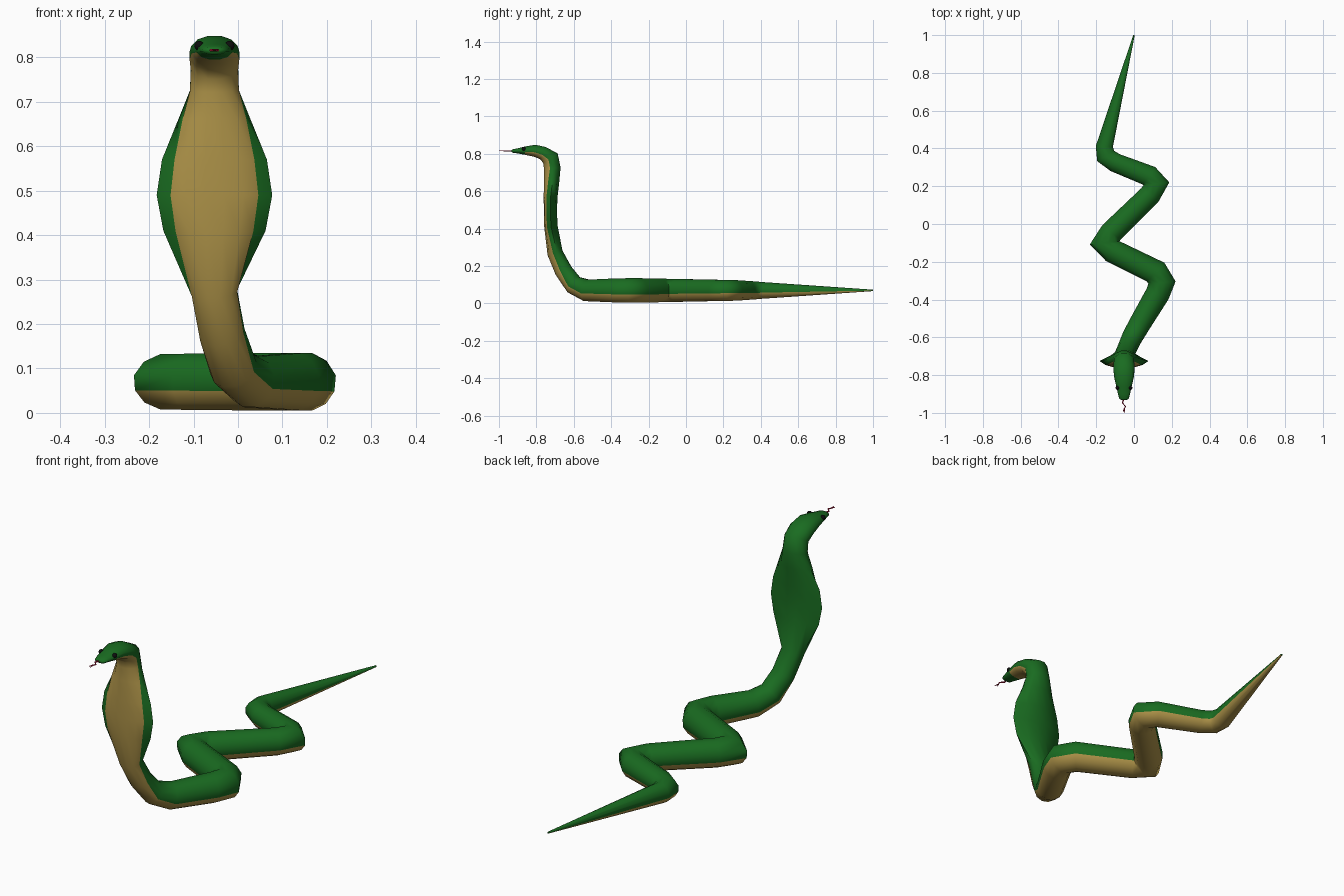
import bpy, math
from mathutils import Vector

if "Cube" in bpy.data.objects:
    bpy.data.objects.remove(bpy.data.objects["Cube"])


def material(name, rgb):
    m = bpy.data.materials.new(name)
    m.diffuse_color = (*rgb, 1)
    m.use_nodes = True
    m.node_tree.nodes["Principled BSDF"].inputs["Base Color"].default_value = m.diffuse_color
    return m


GREEN = material("green_scales", (0.01, 0.15, 0.015))
TAN = material("tan_belly", (0.42, 0.29, 0.065))
RED = material("tongue_red", (0.5, 0.01, 0.05))
BLACK = material("eye_black", (0.004, 0.004, 0.004))
CX = -0.053   # x of the raised neck and head

# Body on the ground, tail to front: x, y, radius
ground = [
    (0, 1.0, 0.004), (-0.157, 0.41, 0.046), (-0.15, 0.36, 0.05), (-0.10, 0.325, 0.052),
    (0.08, 0.255, 0.057), (0.118, 0.213, 0.058), (0.085, 0.155, 0.059),
    (-0.12, -0.045, 0.063), (-0.155, -0.10, 0.064), (-0.11, -0.145, 0.065),
    (0.115, -0.255, 0.067), (0.148, -0.31, 0.067), (0.125, -0.37, 0.066),
    (0.03, -0.53, 0.06)]
# Raised neck, hood and head: x, y, z, half width, half depth
raised = [
    (-0.01, -0.60, 0.10, 0.056, 0.052), (-0.035, -0.655, 0.175, 0.052, 0.048),
    (CX, -0.70, 0.27, 0.053, 0.043), (CX, -0.722, 0.41, 0.115, 0.036),
    (CX, -0.725, 0.49, 0.130, 0.035), (CX, -0.724, 0.57, 0.118, 0.037),
    (CX, -0.718, 0.66, 0.083, 0.042), (CX, -0.715, 0.725, 0.057, 0.046),
    (CX, -0.725, 0.777, 0.055, 0.048), (CX, -0.765, 0.804, 0.058, 0.037),
    (CX, -0.81, 0.817, 0.054, 0.033), (CX, -0.86, 0.817, 0.042, 0.023),
    (CX, -0.90, 0.816, 0.033, 0.014), (CX, -0.925, 0.815, 0.026, 0.010),
    (CX, -0.932, 0.815, 0.014, 0.005)]
stations = [(x, y, 0.07, r, r) for x, y, r in ground] + raised

# Twelve-sided section, measured from the belly; hood section is a flat diamond
angles = [math.radians(15 + 30 * k) for k in range(12)]
HOOD_HALF = [(0.17, 1.0), (0.50, 0.88), (0.76, 0.6), (1.0, 0.0), (0.62, -0.7), (0.18, -1.0)]
HOOD = HOOD_HALF + [(-a, b) for a, b in reversed(HOOD_HALF)]


def clamp(v):
    return max(0.0, min(1.0, v))


verts, faces, tan_flags = [], [], []
pts = [Vector(s[:3]) for s in stations]
last = len(pts) - 1
for i, (p, s) in enumerate(zip(pts, stations)):
    d0 = (p - pts[max(i - 1, 0)]).normalized()
    d1 = (pts[min(i + 1, last)] - p).normalized()
    t = (d0 + d1).normalized()
    w = clamp((p.z - 0.07) / 0.15)
    side = t.cross(Vector((0, 0, 1))) * (1 - w) + Vector((-1, 0, 0)) * w
    side = (side - t * side.dot(t)).normalized()
    belly = t.cross(side)
    miter = 1 / max(0.75, d1.dot(t)) if 0 < i < len(ground) - 1 else 1
    hood = clamp((s[3] - 0.058) / 0.05)
    for a, (ha, hb) in zip(angles, HOOD):
        u = math.sin(a) * (1 - hood) + ha * hood
        v = math.cos(a) * (1 - hood) + hb * hood
        verts.append(p + side * (u * s[3] * miter) + belly * (v * s[4]))
for i in range(last):
    for k in range(12):
        n = (k + 1) % 12
        faces.append((i * 12 + k, i * 12 + n, i * 12 + 12 + n, i * 12 + 12 + k))
        tan_flags.append(k in (0, 1, 9, 10, 11) and pts[i].y > -0.85)
faces += [tuple(range(11, -1, -1)), tuple(range(last * 12, last * 12 + 12))]
tan_flags += [False, False]

# Body, hood and head in one skin
mesh = bpy.data.meshes.new("snake_body")
mesh.from_pydata(verts, [], faces)
mesh.materials.append(GREEN)
mesh.materials.append(TAN)
for poly, flag in zip(mesh.polygons, tan_flags):
    poly.material_index = int(flag)
mesh.update()
body = bpy.data.objects.new("snake_body", mesh)
bpy.context.collection.objects.link(body)
bpy.context.view_layer.objects.active = body
body.select_set(True)
bpy.ops.object.mode_set(mode='EDIT')
bpy.ops.mesh.select_all(action='SELECT')
bpy.ops.mesh.normals_make_consistent(inside=False)
bpy.ops.object.mode_set(mode='OBJECT')
bpy.ops.object.shade_smooth_by_angle(angle=math.radians(65))

# Eyes
for name, sx in (("eye_left", -1), ("eye_right", 1)):
    bpy.ops.mesh.primitive_uv_sphere_add(segments=12, ring_count=8, radius=0.011,
                                         location=(CX + sx * 0.034, -0.867, 0.826))
    eye = bpy.context.object
    eye.name = name
    eye.data.materials.append(BLACK)
    bpy.ops.object.shade_smooth()

# Wavy tongue with a small fork
curve = bpy.data.curves.new("tongue", 'CURVE')
curve.dimensions = '3D'
curve.bevel_depth = 0.004
curve.bevel_resolution = 1
curve.use_fill_caps = True
stem = [(0, -0.92), (-0.008, -0.948), (0.008, -0.966)]
for tip in ([(0.002, -0.98), (0.004, -1.0)], [(0.0, -0.98), (-0.005, -0.995)]):
    path = stem + tip
    sp = curve.splines.new('POLY')
    sp.points.add(len(path) - 1)
    for j, (pt, (x, y)) in enumerate(zip(sp.points, path)):
        pt.co = (CX + x, y, 0.816, 1)
        pt.radius = 1 - 0.15 * j
curve.materials.append(RED)
bpy.context.collection.objects.link(bpy.data.objects.new("tongue", curve))
